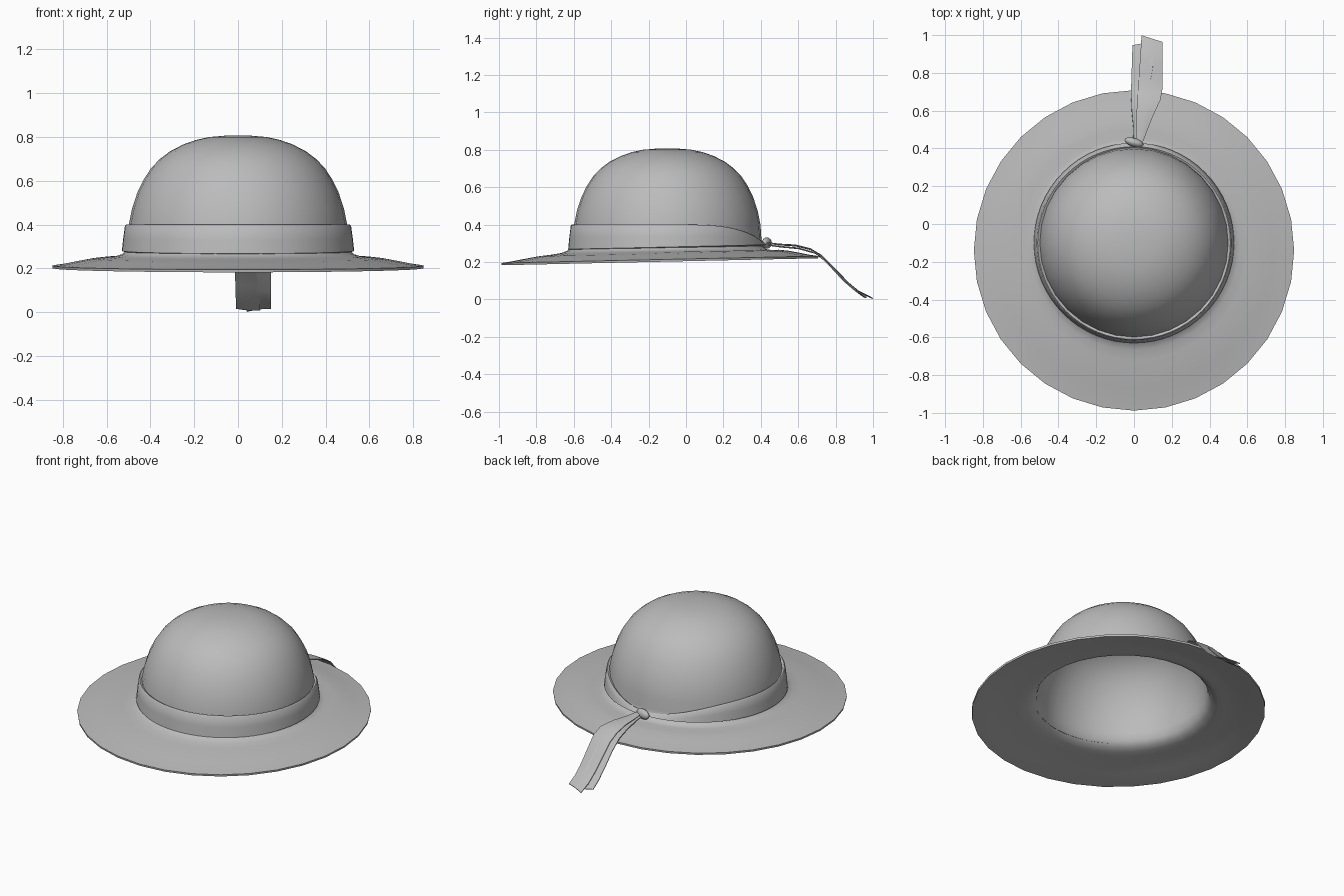
import bpy, bmesh
from math import sin, cos, tau

cube = bpy.data.objects.get("Cube")
if cube:
    bpy.data.objects.remove(cube, do_unlink=True)

grey = bpy.data.materials.new("felt grey")
grey.use_nodes = True
color = (0.5, 0.5, 0.5, 1)
grey.diffuse_color = color
grey.node_tree.nodes["Principled BSDF"].inputs["Base Color"].default_value = color


def finish(name, bm, thickness=0, offset=-1, angle=1.0):
    """Turn a bmesh into a smooth grey object with an applied thickness."""
    mesh = bpy.data.meshes.new(name)
    bm.to_mesh(mesh)
    bm.free()
    mesh.materials.append(grey)
    obj = bpy.data.objects.new(name, mesh)
    bpy.context.collection.objects.link(obj)
    bpy.ops.object.select_all(action='DESELECT')
    obj.select_set(True)
    bpy.context.view_layer.objects.active = obj
    if thickness:
        mod = obj.modifiers.new("thickness", 'SOLIDIFY')
        mod.thickness, mod.offset = thickness, offset
        bpy.ops.object.modifier_apply(modifier=mod.name)
    bpy.ops.object.shade_smooth_by_angle(angle=angle)
    return obj


def bridge(bm, rings, closed=True):
    """Join successive rows of vertices with quads."""
    for a, b in zip(rings, rings[1:]):
        n = len(a)
        for i in range(n if closed else n - 1):
            j = (i + 1) % n
            bm.faces.new((a[i], b[i], b[j], a[j]))


# Hat body: domed crown flowing into a slightly tilted brim
profile = [(0.06, 0.806), (0.13, 0.8), (0.19, 0.787), (0.25, 0.766), (0.31, 0.735),
           (0.355, 0.701), (0.395, 0.66), (0.43, 0.607), (0.46, 0.545), (0.483, 0.475),
           (0.498, 0.4), (0.503, 0.33), (0.51, 0.285), (0.53, 0.265), (0.56, 0.256),
           (0.61, 0.252), (0.67, 0.245), (0.74, 0.232), (0.8, 0.22), (0.848, 0.213)]
SEGMENTS = 32
bm = bmesh.new()
rings = []
for r, z in profile:
    flare = max(0, (r - 0.5) / 0.35)
    tilt = 0.022 * min(1, flare * 4)
    ring = []
    for i in range(SEGMENTS):
        a = tau * i / SEGMENTS
        y = r * sin(a)
        ring.append(bm.verts.new((r * cos(a), y - 0.1 - 0.04 * flare, z + tilt * y)))
    rings.append(ring)
tip = bm.verts.new((0, -0.1, 0.808))
for i in range(SEGMENTS):
    bm.faces.new((tip, rings[0][i], rings[0][(i + 1) % SEGMENTS]))
bridge(bm, rings)
finish("hat_body", bm, 0.012)

# Hat band: a wrapped ribbon whose top edge dips toward the knot at the back
BAND_SEGMENTS = 64
bm = bmesh.new()
rings = [[] for _ in range(6)]
for i in range(BAND_SEGMENTS):
    a = tau * i / BAND_SEGMENTS
    dip = max(0, sin(a)) ** 4
    low = 0.274 + 0.012 * sin(a)
    top = 0.4 - 0.09 * dip
    section = [(0.494, top - 0.01), (0.51, top), (0.516, top - 0.006),
               (0.524, (top + low) / 2), (0.53, low + 0.006), (0.512, low)]
    for ring, (r, z) in zip(rings, section):
        ring.append(bm.verts.new((r * cos(a), r * sin(a) - 0.1, z)))
bridge(bm, rings)
finish("hat_band", bm, angle=0.7)

# Knot: a squashed rounded lump where the band is tied
bm = bmesh.new()
bmesh.ops.create_uvsphere(bm, u_segments=16, v_segments=10, radius=1)
for v in bm.verts:
    x, y, z = v.co
    v.co = (0.0 + 0.05 * x, 0.432 + 0.024 * y - 0.012 * x, 0.301 + 0.03 * z)
finish("ribbon_knot", bm)


# Ribbon tails: rows of (left x, right x, y, z) draped over the brim edge
def tail(name, rows, skew, bow):
    bm = bmesh.new()
    strips = []
    for k, (x0, x1, y, z) in enumerate(rows):
        strip = []
        for s in (0, 0.25, 0.5, 0.75, 1):
            slant = skew * s * k / (len(rows) - 1)
            lift = bow * 4 * s * (1 - s)
            strip.append(bm.verts.new((x0 + (x1 - x0) * s, y + slant, z - slant * 0.4 + lift)))
        strips.append(strip)
    bridge(bm, strips, closed=False)
    bmesh.ops.recalc_face_normals(bm, faces=bm.faces)
    finish(name, bm, 0.005, 0)


tail("upper_ribbon_tail",
     [(0.01, 0.045, 0.43, 0.3), (0.012, 0.07, 0.5, 0.291), (0.014, 0.105, 0.59, 0.285),
      (0.018, 0.14, 0.67, 0.265), (0.022, 0.15, 0.73, 0.23), (0.027, 0.15, 0.8, 0.16),
      (0.032, 0.15, 0.87, 0.087), (0.036, 0.15, 0.93, 0.038), (0.04, 0.15, 0.998, 0.004)],
     -0.035, 0.004)
tail("lower_ribbon_tail",
     [(-0.005, 0.03, 0.43, 0.294), (-0.002, 0.035, 0.5, 0.284), (-0.012, 0.05, 0.6, 0.275),
      (-0.016, 0.07, 0.69, 0.25), (-0.014, 0.09, 0.76, 0.193), (-0.012, 0.1, 0.82, 0.128),
      (-0.01, 0.1, 0.89, 0.058), (-0.008, 0.1, 0.945, 0.018)],
     0.02, -0.003)
